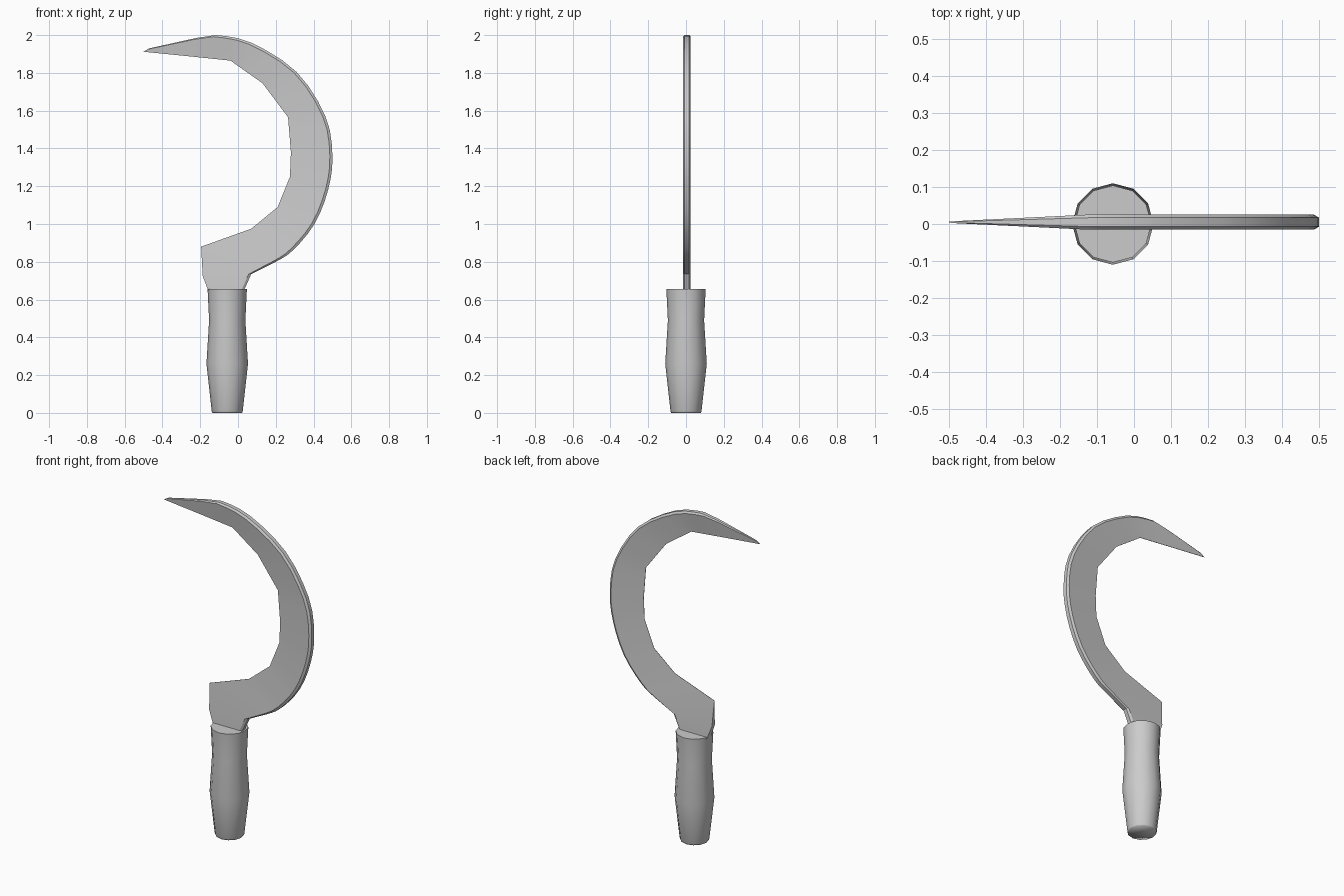
import bpy, bmesh, math
from mathutils import Vector

if "Cube" in bpy.data.objects:
    bpy.data.objects.remove(bpy.data.objects["Cube"])

BLADE_Y = 0.005


def loft(name, rings, smooth_angle):
    """Skin a list of equal-length closed rings and cap both ends."""
    bm = bmesh.new()
    loops = [[bm.verts.new(p) for p in ring] for ring in rings]
    for a, b in zip(loops, loops[1:]):
        n = len(a)
        for i in range(n):
            j = (i + 1) % n
            bm.faces.new((a[i], a[j], b[j], b[i]))
    bm.faces.new(loops[0][::-1])
    bm.faces.new(loops[-1])
    bmesh.ops.recalc_face_normals(bm, faces=bm.faces)
    mesh = bpy.data.meshes.new(name)
    bm.to_mesh(mesh)
    bm.free()
    obj = bpy.data.objects.new(name, mesh)
    bpy.context.collection.objects.link(obj)
    bpy.ops.object.select_all(action='DESELECT')
    obj.select_set(True)
    bpy.context.view_layer.objects.active = obj
    bpy.ops.object.shade_smooth_by_angle(angle=math.radians(smooth_angle))
    return obj


# Handle: 12-sided turned grip, (radius, height) profile
profile = [(0.079, 0), (0.082, 0.008), (0.11, 0.26), (0.096, 0.49), (0.104, 0.655)]
rings = []
for r, z in profile:
    rings.append([(-0.057 + r * math.cos(k * math.tau / 12),
                   r * math.sin(k * math.tau / 12), z) for k in range(12)])
loft("handle", rings, 80)

# Blade stations: inner x, z, outer x, z, inner and outer half thickness
stations = [
    (-0.155, 0.640, 0.028, 0.640, 0.020, 0.020),
    (-0.187, 0.725, 0.070, 0.735, 0.014, 0.020),
    (-0.195, 0.880, 0.200, 0.800, 0.001, 0.020),
    (0.070, 0.975, 0.290, 0.860, 0.001, 0.020),
    (0.210, 1.090, 0.405, 1.000, 0.001, 0.020),
    (0.275, 1.250, 0.477, 1.180, 0.001, 0.020),
    (0.280, 1.380, 0.500, 1.360, 0.001, 0.020),
    (0.265, 1.565, 0.463, 1.570, 0.001, 0.020),
    (0.130, 1.745, 0.310, 1.805, 0.001, 0.020),
    (-0.040, 1.865, 0.070, 1.960, 0.001, 0.020),
    (-0.270, 1.889, -0.120, 2.000, 0.001, 0.020),
    (-0.350, 1.897, -0.220, 1.985, 0.001, 0.015),
    (-0.500, 1.912, -0.470, 1.930, 0.001, 0.003),
]


def section(inner, outer, ti, to):
    """Wedge cross-section: thin cutting edge, chamfered spine."""
    width = (outer - inner).length
    shoulder = outer.lerp(inner, min(0.014 / width, 0.3))
    half = [(inner, ti), (shoulder, to), (outer, to * 0.6)]
    pts = half + [(p, -t) for p, t in reversed(half)]
    return [(p.x, BLADE_Y + t, p.y) for p, t in pts]


# Blade: straight segments inside, rounded spine outside
inn = [Vector(s[0:2]) for s in stations]
out = [Vector(s[2:4]) for s in stations]
rings = []
for i in range(len(stations) - 1):
    steps = 3 if 2 <= i <= 9 else 1
    for k in range(steps):
        t = k / steps
        p0, p1, p2, p3 = out[max(i - 1, 0)], out[i], out[i + 1], out[min(i + 2, len(out) - 1)]
        o = 0.5 * (2 * p1 + (p2 - p0) * t + (2 * p0 - 5 * p1 + 4 * p2 - p3) * t ** 2
                   + (3 * p1 - p0 - 3 * p2 + p3) * t ** 3)
        a, b = stations[i], stations[i + 1]
        rings.append(section(inn[i].lerp(inn[i + 1], t), o,
                             a[4] + (b[4] - a[4]) * t, a[5] + (b[5] - a[5]) * t))
rings.append(section(inn[-1], out[-1], *stations[-1][4:]))
loft("blade", rings, 25)
